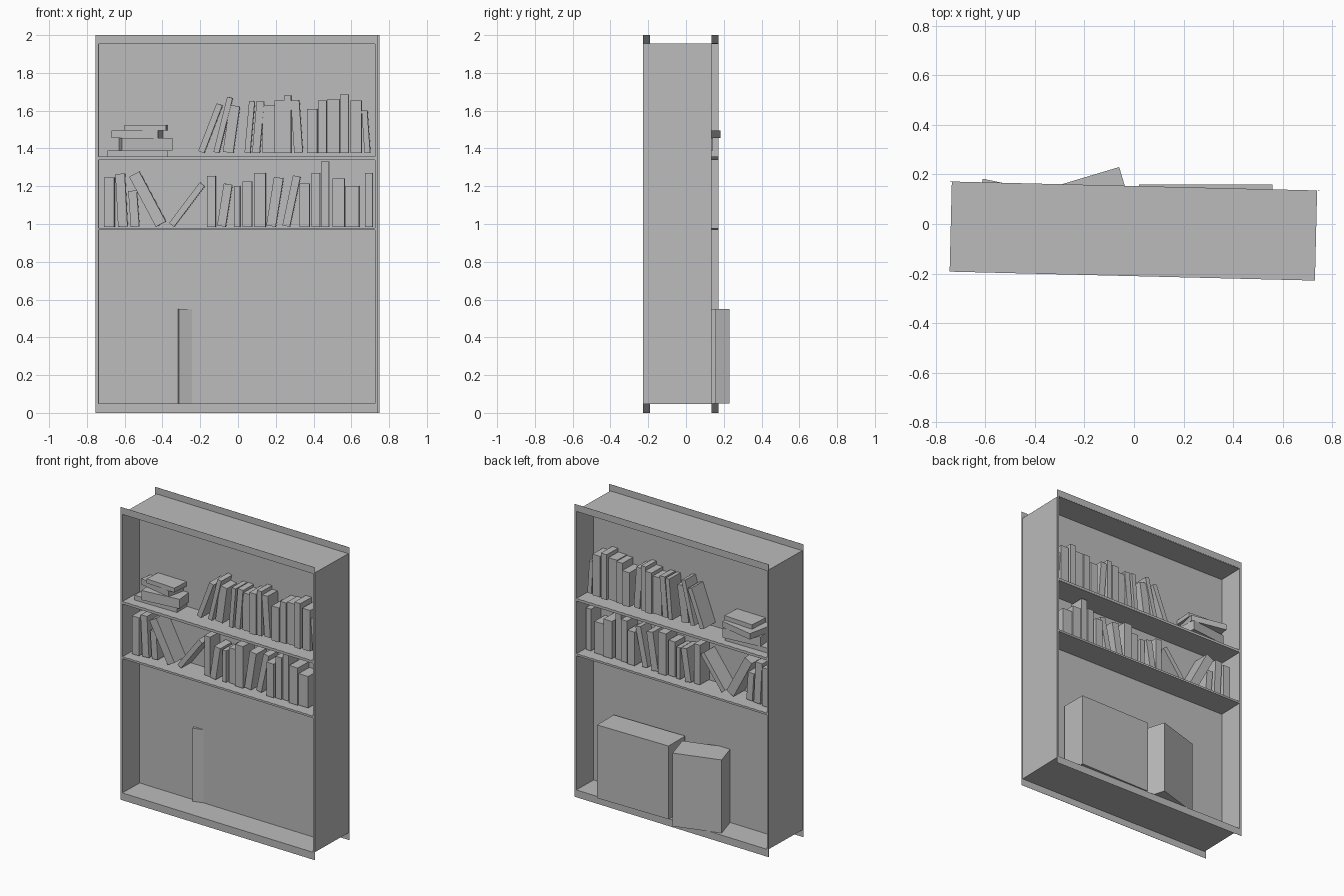
import bpy
from math import radians, sin, cos
from mathutils import Matrix, Vector

cube = bpy.data.objects.get("Cube")
if cube:
    bpy.data.objects.remove(cube, do_unlink=True)

grey = bpy.data.materials.new("plain grey")
grey.use_nodes = True
grey.diffuse_color = (0.5, 0.5, 0.5, 1)
grey.node_tree.nodes["Principled BSDF"].inputs["Base Color"].default_value = (0.5, 0.5, 0.5, 1)

# The whole case stands slightly turned
CASE = Matrix.Translation((-0.0025, -0.0285, 0)) @ Matrix.Rotation(radians(-1.4), 4, 'Z')


def box(name, x, y, z, base=CASE):
    """Box spanning the ranges x, y, z, placed by the matrix base."""
    verts = [base @ Vector((a, b, c)) for c in z for b in y for a in x]
    faces = [(0, 2, 3, 1), (4, 5, 7, 6), (0, 1, 5, 4), (2, 6, 7, 3), (0, 4, 6, 2), (1, 3, 7, 5)]
    mesh = bpy.data.meshes.new(name)
    mesh.from_pydata(verts, [], faces)
    mesh.materials.append(grey)
    obj = bpy.data.objects.new(name, mesh)
    bpy.context.collection.objects.link(obj)
    return obj


HALF, DEEP = 0.738, 0.181
OUT, OPEN = 0.7475, 0.7325
BOTTOM, TOP = 0.05, 1.955
SHELVES = {"lower": (0.967, 0.98), "upper": (1.34, 1.357)}

# Carcass: walls, top, bottom, shelves and central panel
for side, s in (("left", 1), ("right", -1)):
    box(side + "_wall", sorted((s * OPEN, s * HALF)), (-DEEP, DEEP), (BOTTOM - 0.003, TOP))
box("top_board", (-HALF, HALF), (-DEEP, DEEP), (TOP - 0.003, TOP))
box("bottom_board", (-HALF, HALF), (-DEEP, DEEP), (BOTTOM - 0.003, BOTTOM))
box("centre_panel", (-OPEN, OPEN), (-0.001, 0.001), (BOTTOM, TOP))
for name, z in SHELVES.items():
    box(name + "_shelf", (-OPEN, OPEN), (-DEEP + 0.001, DEEP - 0.001), z)

# Thin face frames on both open sides
for face, s in (("front", -1), ("back", 1)):
    y = sorted((s * DEEP, s * (DEEP + 0.001)))
    for part, z in (("base", (0, BOTTOM)), ("head", (TOP, 2))):
        box(f"{face}_{part}_rail", (-OUT, OUT), y, z)
    for part, z in SHELVES.items():
        box(f"{face}_{part}_rail", (-OPEN, OPEN), y, z)
    for side, t in (("left", 1), ("right", -1)):
        box(f"{face}_{side}_stile", sorted((t * OPEN, t * OUT)), y, (BOTTOM, TOP))


# Standing books: left edge at the foot, width, height, lean to the left's side in degrees
def book_row(name, foot, books):
    for i, (x, width, height, lean) in enumerate(books):
        a = radians(lean)
        lift = width * sin(abs(a)) if lean > 0 else 0
        place = CASE @ Matrix.Translation((x, 0, foot + lift)) @ Matrix.Rotation(a, 4, 'Y')
        front = -0.12 + 0.008 * (i % 3)
        box(f"{name}_book_{i + 1}", (0, width), (front, -front), (0, height), place)


book_row("upper", 1.375, [
    (-.205, .033, .27, 21), (-.125, .03, .3, 14), (-.075, .055, .25, 8),
    (.04, .03, .275, 5), (.08, .04, .275, 5), (.135, .065, .255, 0),
    (.2, .05, .28, 0), (.25, .035, .305, 0), (.303, .045, .28, -4),
    (.37, .055, .235, 0), (.43, .045, .28, 0), (.477, .065, .285, 0),
    (.545, .045, .31, 0), (.6, .06, .28, 0), (.675, .03, .225, -4)])
book_row("lower", .985, [
    (-.705, .055, .26, 0), (-.63, .05, .28, -3), (-.563, .045, .19, -4),
    (-.43, .06, .3, -28), (-.36, .033, .27, 37), (-.16, .045, .27, 0),
    (-.105, .045, .225, 9), (-.015, .03, .215, 0), (.03, .05, .24, 0),
    (.09, .06, .285, 0), (.155, .05, .26, 9), (.24, .04, .27, 12),
    (.33, .055, .23, 0), (.395, .045, .285, 0), (.445, .042, .345, 0),
    (.505, .065, .255, 0), (.572, .073, .215, 0), (.677, .04, .285, 0)])

# Lying stack: centre x, width, depth, turn, and height range
for i, (x, w, d, turn, z) in enumerate([
        (-.53, .32, .24, 0, (1.357, 1.39)), (-.495, .27, .28, 6, (1.39, 1.455)),
        (-.5175, .25, .28, -12, (1.455, 1.495)), (-.483, .22, .25, -4, (1.495, 1.525))]):
    place = Matrix.Translation((x, 0.02 if i == 2 else -0.01, 0)) @ Matrix.Rotation(radians(turn), 4, 'Z')
    box(f"stacked_book_{i + 1}", (-w / 2, w / 2), (-d / 2, d / 2), z, place)

# Storage boxes in the tall rear bay
box("large_storage_box", (.02, .56), (-.02, .16), (BOTTOM, .55), Matrix())
turned = Matrix.Translation((-.06, .23, 0)) @ Matrix.Rotation(radians(16.7), 4, 'Z')
box("turned_storage_box", (-.32, 0), (-.19, 0), (BOTTOM, .55), turned)
